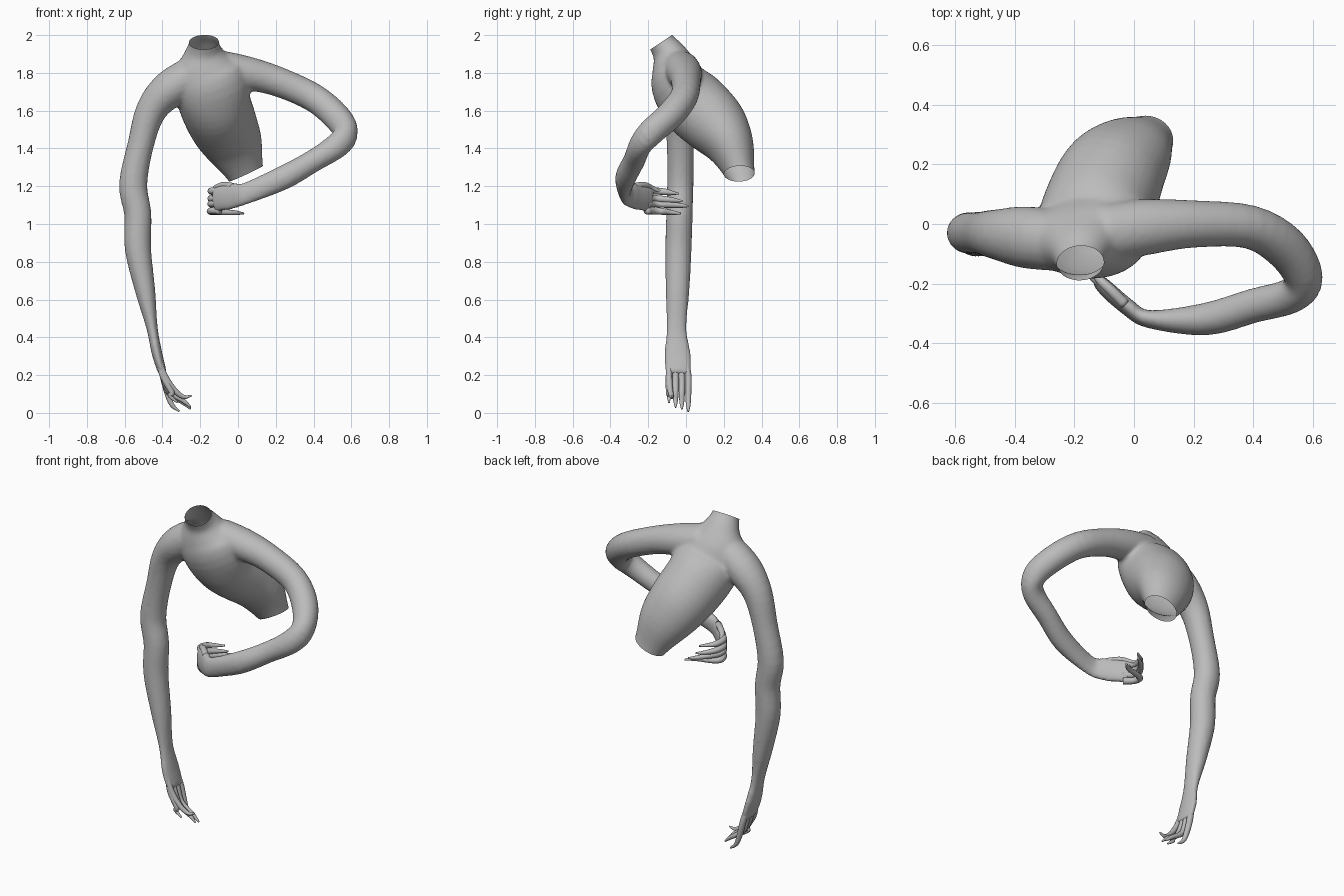
import bpy, bmesh, math
from mathutils import Vector

if "Cube" in bpy.data.objects:
    bpy.data.objects.remove(bpy.data.objects["Cube"])

skin = bpy.data.materials.new("plain_grey")
skin.use_nodes = True
GREY = (0.5, 0.5, 0.5, 1)
skin.diffuse_color = GREY
skin.node_tree.nodes["Principled BSDF"].inputs["Base Color"].default_value = GREY


def spline(rows, i, t):
    """Catmull-Rom blend of section rows."""
    a, b, c, d = (rows[min(max(k, 0), len(rows) - 1)] for k in range(i - 1, i + 3))
    return [0.5 * (2 * q + (r - p) * t + (2 * p - 5 * q + 4 * r - s) * t * t
                   + (3 * q - p - 3 * r + s) * t ** 3) for p, q, r, s in zip(a, b, c, d)]


def loft(bm, rows, side, steps=4, sides=20):
    """Closed tube through (x, y, z, radius along side, radius across)."""
    fine = [spline(rows, i, k / steps) for i in range(len(rows) - 1) for k in range(steps)]
    fine.append(list(rows[-1]))
    rings = []
    for i, row in enumerate(fine):
        tangent = Vector(fine[min(i + 1, len(fine) - 1)][:3]) - Vector(fine[max(i - 1, 0)][:3])
        tangent.normalize()
        u = Vector(side)
        u = (u - tangent * u.dot(tangent)).normalized()
        v = tangent.cross(u)
        ring = []
        for k in range(sides):
            a = math.tau * k / sides
            p = Vector(row[:3]) + u * row[3] * math.cos(a) + v * row[4] * math.sin(a)
            ring.append(bm.verts.new(p))
        rings.append(ring)
    for low, high in zip(rings, rings[1:]):
        for k in range(sides):
            n = (k + 1) % sides
            bm.faces.new((low[k], low[n], high[n], high[k]))
    bm.faces.new(rings[0][::-1])
    bm.faces.new(rings[-1])


def finish(bm, name):
    bmesh.ops.recalc_face_normals(bm, faces=bm.faces)
    mesh = bpy.data.meshes.new(name)
    bm.to_mesh(mesh)
    bm.free()
    mesh.materials.append(skin)
    mesh.shade_smooth()
    obj = bpy.data.objects.new(name, mesh)
    bpy.context.collection.objects.link(obj)
    return obj


# Torso, from above the neck opening to below the waist opening
body = bmesh.new()
loft(body, [
    (-.18, -.17, 2.03, .085, .07),
    (-.18, -.13, 1.96, .08, .07),
    (-.18, -.09, 1.90, .11, .09),
    (-.17, -.06, 1.82, .18, .125),
    (-.14, -.03, 1.73, .20, .155),
    (-.12, .05, 1.63, .19, .18),
    (-.075, .16, 1.52, .18, .168),
    (-.02, .235, 1.41, .155, .128),
    (.04, .285, 1.27, .10, .08),
    (.07, .30, 1.20, .095, .075)], (.95, 0, .28), sides=32)

# Hanging right arm and palm
loft(body, [
    (-.22, -.06, 1.80, .10, .10),
    (-.36, -.045, 1.715, .10, .105),
    (-.46, -.035, 1.60, .082, .085),
    (-.515, -.03, 1.42, .07, .072),
    (-.555, -.03, 1.21, .075, .07),
    (-.53, -.035, 1.05, .072, .07),
    (-.53, -.04, .87, .07, .07),
    (-.49, -.045, .64, .053, .063),
    (-.455, -.05, .45, .03, .053),
    (-.43, -.045, .32, .028, .07),
    (-.405, -.04, .23, .024, .07),
    (-.395, -.04, .205, .018, .06)], (1, 0, 0))

# Bent left arm and palm
loft(body, [
    (-.10, -.03, 1.83, .09, .10),
    (.04, -.01, 1.80, .09, .095),
    (.20, 0, 1.758, .08, .08),
    (.39, -.01, 1.675, .076, .074),
    (.51, -.08, 1.58, .075, .075),
    (.57, -.18, 1.49, .072, .066),
    (.53, -.24, 1.42, .068, .06),
    (.40, -.275, 1.335, .06, .058),
    (.24, -.32, 1.245, .064, .055),
    (.05, -.32, 1.165, .058, .03),
    (-.02, -.28, 1.15, .07, .028),
    (-.085, -.225, 1.14, .072, .028),
    (-.125, -.185, 1.13, .068, .022)], (0, .1, 1))
raw = finish(body, "raw_body")

# Fuse the tubes into one soft skin
fuse = raw.modifiers.new("fuse", "REMESH")
fuse.mode = "VOXEL"
fuse.voxel_size = .011
soft = raw.modifiers.new("soften", "SMOOTH")
soft.factor = .5
soft.iterations = 6
bpy.context.view_layer.update()
fused = raw.evaluated_get(bpy.context.evaluated_depsgraph_get())
body = bmesh.new()
body.from_mesh(fused.to_mesh())
bpy.data.objects.remove(raw)

# Open the neck and the waist
for centre, normal in (((-.18, -.135, 1.96), (0, -.55, .83)),
                       ((.04, .285, 1.265), (.42, .05, -.9))):
    near = [f for f in body.faces if (f.calc_center_median() - Vector(centre)).length < .19]
    geom = set(near) | {e for f in near for e in f.edges} | {v for f in near for v in f.verts}
    bmesh.ops.bisect_plane(body, geom=list(geom), plane_co=centre, plane_no=normal,
                           clear_outer=True)
finish(body, "torso_and_arms")


def digit(name, points, radius, side):
    """Tapering finger through a few points."""
    bm = bmesh.new()
    last = len(points) - 1
    rows = [(*p, radius * (1 - .75 * (i / last) ** 3), radius * (1 - .75 * (i / last) ** 3))
            for i, p in enumerate(points)]
    loft(bm, rows, side, sides=12)
    finish(bm, name)


# Right fingers: sideways place, reach and height of the tip
for i, (y, tip_x, tip_z) in enumerate([(.012, -.31, .008), (-.022, -.25, .02),
                                       (-.055, -.25, .03), (-.09, -.32, .055)]):
    digit(f"right_finger_{i + 1}", [
        (-.415, y * .8 - .01, .27), (-.395, y, .19),
        (-.375 + i * .008, y, .11), (tip_x - .04, y, tip_z + .035), (tip_x, y, tip_z)],
        .018, (0, 1, 0))
digit("right_thumb", [(-.42, -.085, .29), (-.395, -.09, .21), (-.345, -.085, .13),
                      (-.29, -.075, .085), (-.245, -.07, .092)], .017, (0, 1, 0))

# Left fingers curl back under the chest
for i, (z, tip_x, tip_y) in enumerate([(1.175, -.06, -.04), (1.135, -.05, -.02),
                                       (1.108, -.02, .01), (1.07, .03, -.03)]):
    digit(f"left_finger_{i + 1}", [
        (-.095, -.21, z), (-.14, -.165, z), (-.135, -.11, z - .005),
        (tip_x - .05, tip_y - .04, z - .01), (tip_x, tip_y, z - .014)],
        .019, (0, 0, 1))
digit("left_thumb", [(-.03, -.27, 1.20), (-.08, -.22, 1.205), (-.12, -.18, 1.19),
                     (-.13, -.13, 1.17)], .018, (0, 0, 1))
